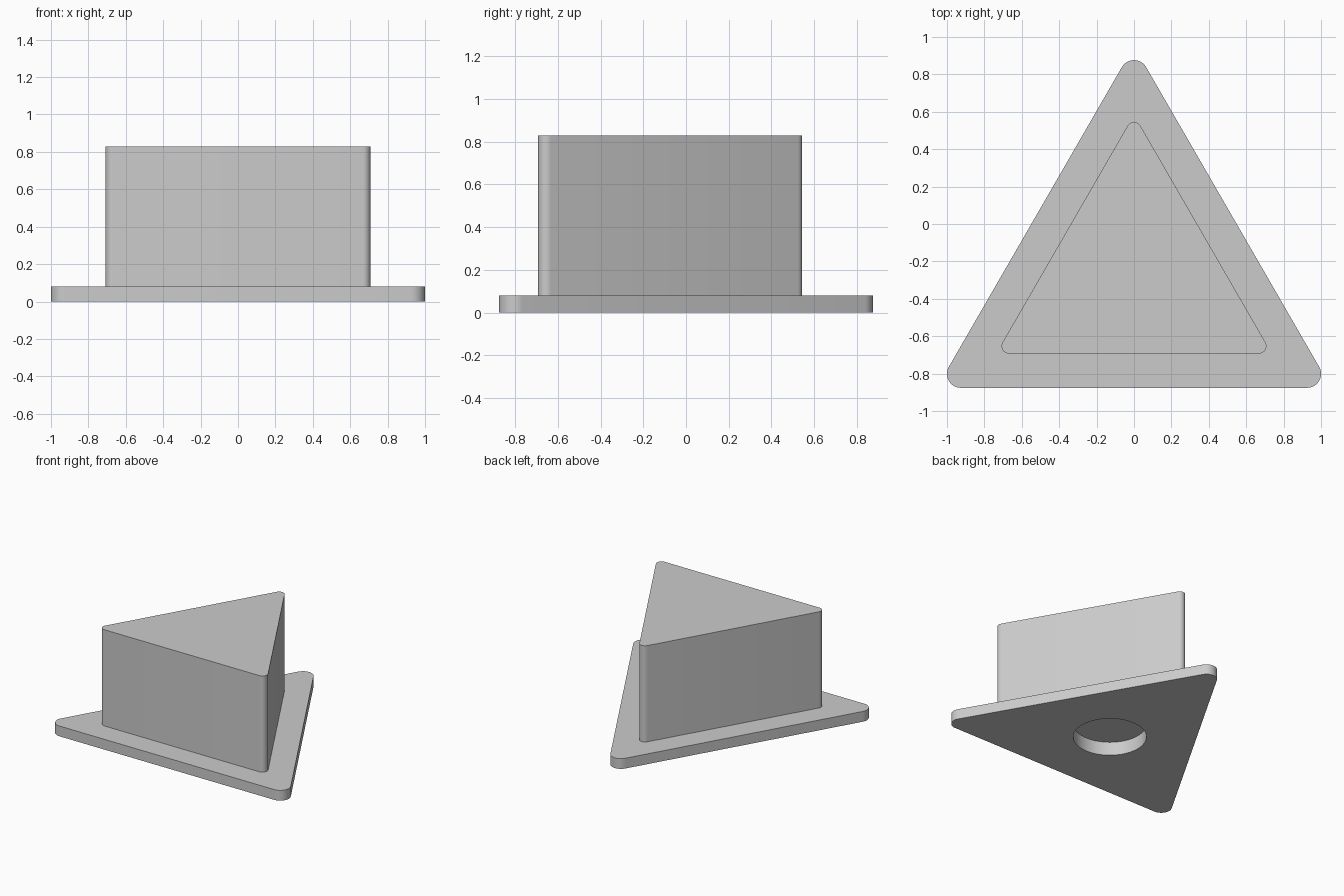
import bpy
import bmesh
from math import cos, sin, pi, sqrt, radians

if "Cube" in bpy.data.objects:
    bpy.data.objects.remove(bpy.data.objects["Cube"])

CENTRE_Y = -0.267      # shared centre of both triangles and the socket
PLATE_TOP = 0.08
BLOCK_TOP = 0.83
SOCKET_DEPTH = 0.106
SOCKET_RADIUS = 0.26

grey = bpy.data.materials.new("light grey")
grey.use_nodes = True
colour = (0.6, 0.6, 0.6, 1)
grey.diffuse_color = colour
grey.node_tree.nodes["Principled BSDF"].inputs["Base Color"].default_value = colour


def rounded_triangle(half_width, radius, steps=12):
    """Outline of an equilateral triangle with rounded corners, apex to +y."""
    reach = (half_width - radius) * 2 / sqrt(3)
    points = []
    for corner in range(3):
        mid = pi / 2 + corner * 2 * pi / 3
        for i in range(steps + 1):
            a = mid - pi / 3 + i / steps * 2 * pi / 3
            points.append((reach * cos(mid) + radius * cos(a),
                           reach * sin(mid) + radius * sin(a)))
    return points


def prism(name, outline, bottom, top):
    """Extrude an outline upward into a closed solid."""
    bm = bmesh.new()
    face = bm.faces.new([bm.verts.new((x, y + CENTRE_Y, bottom)) for x, y in outline])
    lifted = bmesh.ops.extrude_face_region(bm, geom=[face])["geom"]
    bmesh.ops.translate(bm, vec=(0, 0, top - bottom),
                        verts=[v for v in lifted if isinstance(v, bmesh.types.BMVert)])
    bmesh.ops.recalc_face_normals(bm, faces=bm.faces)
    mesh = bpy.data.meshes.new(name)
    bm.to_mesh(mesh)
    bm.free()
    mesh.materials.append(grey)
    obj = bpy.data.objects.new(name, mesh)
    bpy.context.collection.objects.link(obj)
    return obj


def combine(target, tool, operation):
    """Apply a boolean and discard the tool."""
    mod = target.modifiers.new(operation.title(), 'BOOLEAN')
    mod.operation = operation
    mod.solver = 'EXACT'
    mod.object = tool
    bpy.context.view_layer.objects.active = target
    bpy.ops.object.modifier_apply(modifier=mod.name)
    bpy.data.objects.remove(tool)


# Base plate with the tall block rising from it
body = prism("triangular_block_on_plate", rounded_triangle(1.0, 0.075), 0, PLATE_TOP)
block = prism("block", rounded_triangle(0.708, 0.04), PLATE_TOP / 2, BLOCK_TOP)
combine(body, block, 'UNION')

# Round blind socket in the underside
circle = [(SOCKET_RADIUS * cos(i * pi / 32), SOCKET_RADIUS * sin(i * pi / 32))
          for i in range(64)]
cutter = prism("socket_cutter", circle, -0.1, SOCKET_DEPTH)
cutter.hide_render = True
combine(body, cutter, 'DIFFERENCE')

# Smooth rounded corners, crisp edges
bpy.ops.object.select_all(action='DESELECT')
body.select_set(True)
bpy.context.view_layer.objects.active = body
bpy.ops.object.shade_smooth_by_angle(angle=radians(30))
